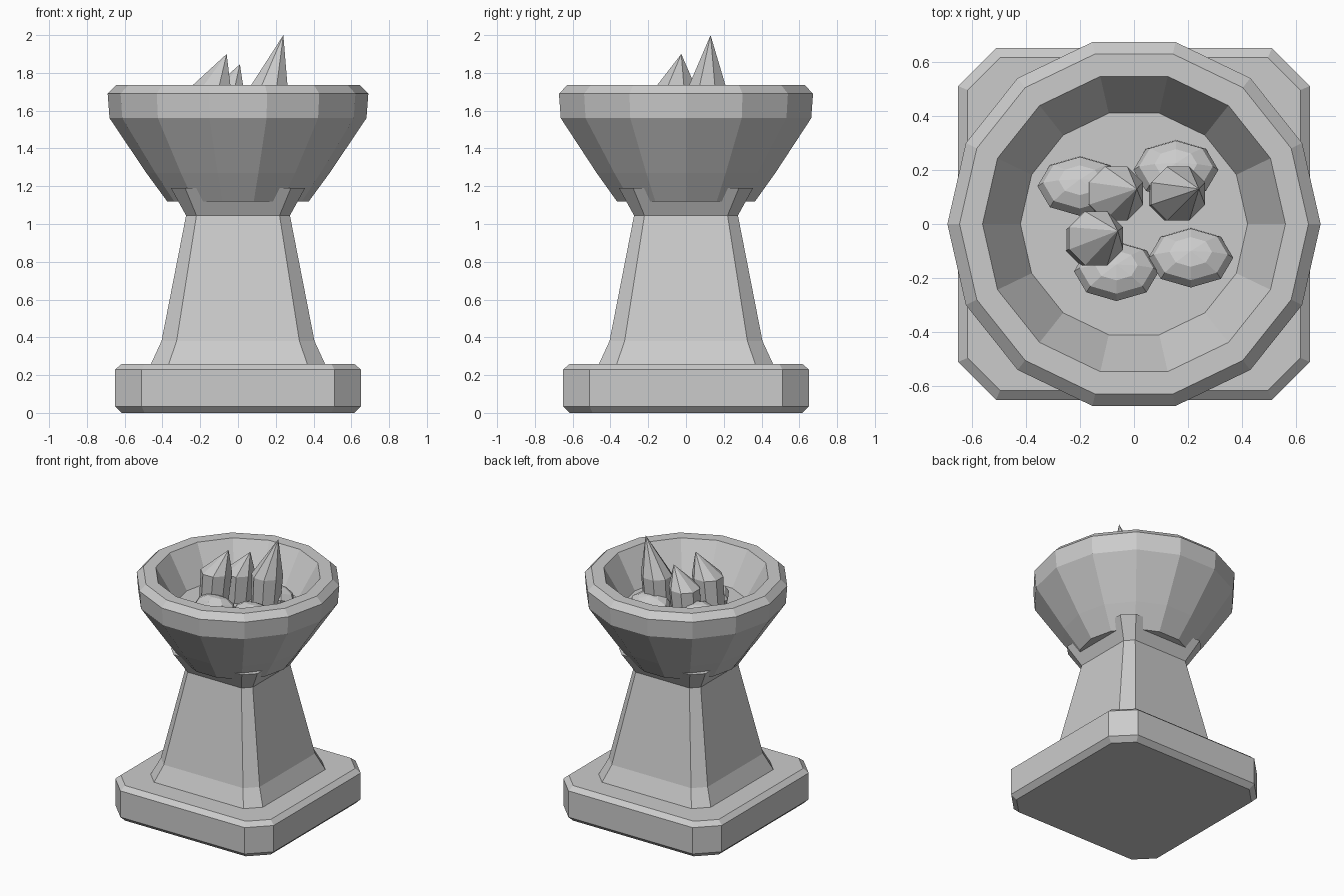
import bpy, bmesh, math
from mathutils import Matrix, Vector

cube = bpy.data.objects.get("Cube")
if cube:
    bpy.data.objects.remove(cube)

stone = bpy.data.materials.new("grey stone")
stone.use_nodes = True
GREY = (0.6, 0.6, 0.6, 1)
stone.diffuse_color = GREY
stone.node_tree.nodes["Principled BSDF"].inputs["Base Color"].default_value = GREY


def finish(name, bm):
    bmesh.ops.recalc_face_normals(bm, faces=bm.faces)
    mesh = bpy.data.meshes.new(name)
    bm.to_mesh(mesh)
    bm.free()
    mesh.materials.append(stone)
    obj = bpy.data.objects.new(name, mesh)
    bpy.context.collection.objects.link(obj)
    return obj


def loft(name, rings, tip=None):
    """Skin a stack of equal-sided rings, closed by a cap or a point."""
    bm = bmesh.new()
    loops = [[bm.verts.new(p) for p in ring] for ring in rings]
    n = len(loops[0])
    for low, high in zip(loops, loops[1:]):
        for i in range(n):
            j = (i + 1) % n
            bm.faces.new((low[i], low[j], high[j], high[i]))
    bm.faces.new(loops[0][::-1])
    if tip:
        apex = bm.verts.new(tip)
        for i in range(n):
            bm.faces.new((loops[-1][i], loops[-1][(i + 1) % n], apex))
    else:
        bm.faces.new(loops[-1])
    return finish(name, bm)


def cut_square(half, flat, z):
    """Square with cut corners; flat is half the straight side."""
    quarter = [(half, -flat), (half, flat)]
    return [Matrix.Rotation(k * math.pi / 2, 3, 'Z') @ Vector((x, y, z))
            for k in range(4) for x, y in quarter]


def circle(radius, z, sides, cx=0, cy=0, turn=0):
    return [(cx + radius * math.cos(math.tau * i / sides + turn),
             cy + radius * math.sin(math.tau * i / sides + turn), z)
            for i in range(sides)]


# Plinth and flared column
loft("plinth", [cut_square(*r) for r in
     [(0.615, 0.495, 0), (0.65, 0.51, 0.035), (0.65, 0.51, 0.23), (0.615, 0.495, 0.26)]])
loft("column", [cut_square(*r) for r in
     [(0.465, 0.37, 0.25), (0.405, 0.325, 0.38), (0.275, 0.22, 1.045), (0.355, 0.28, 1.19)]])

# Fourteen-sided hollow bowl, outside first, then over the rim to the floor
loft("bowl", [circle(r, z, 14) for r, z in
     [(0.375, 1.12), (0.485, 1.27), (0.68, 1.56), (0.69, 1.69),
      (0.645, 1.735), (0.56, 1.735), (0.42, 1.49)]])

# Leaning crystals: foot, shoulder, tip
crystals = {
    "tall_crystal": ((0.15, 0.105), (0.163, 0.112, 1.725), (0.24, 0.13, 2.0)),
    "left_crystal": ((-0.16, -0.06), (-0.14, -0.053, 1.735), (-0.06, -0.025, 1.9)),
    "back_crystal": ((-0.08, 0.11), (-0.066, 0.113, 1.69), (0.01, 0.13, 1.845)),
}
for name, (foot, shoulder, tip) in crystals.items():
    x, y, z = shoulder
    loft(name, [circle(0.1, 1.48, 8, *foot, math.pi / 8),
                circle(0.108, z, 8, x, y, math.pi / 8)], tip)

# Flattened stones on the bowl floor, tipped backwards
for i, (x, y) in enumerate([(-0.2, 0.14), (0.155, 0.2), (0.21, -0.125), (-0.065, -0.175)]):
    bm = bmesh.new()
    bmesh.ops.create_uvsphere(bm, u_segments=8, v_segments=6, radius=1)
    bm.transform(Matrix.Translation((x, y, 1.53)) @ Matrix.Rotation(-0.3, 4, 'X')
                 @ Matrix.Diagonal((0.157, 0.115, 0.085, 1)))
    finish(f"stone_{i + 1}", bm)
